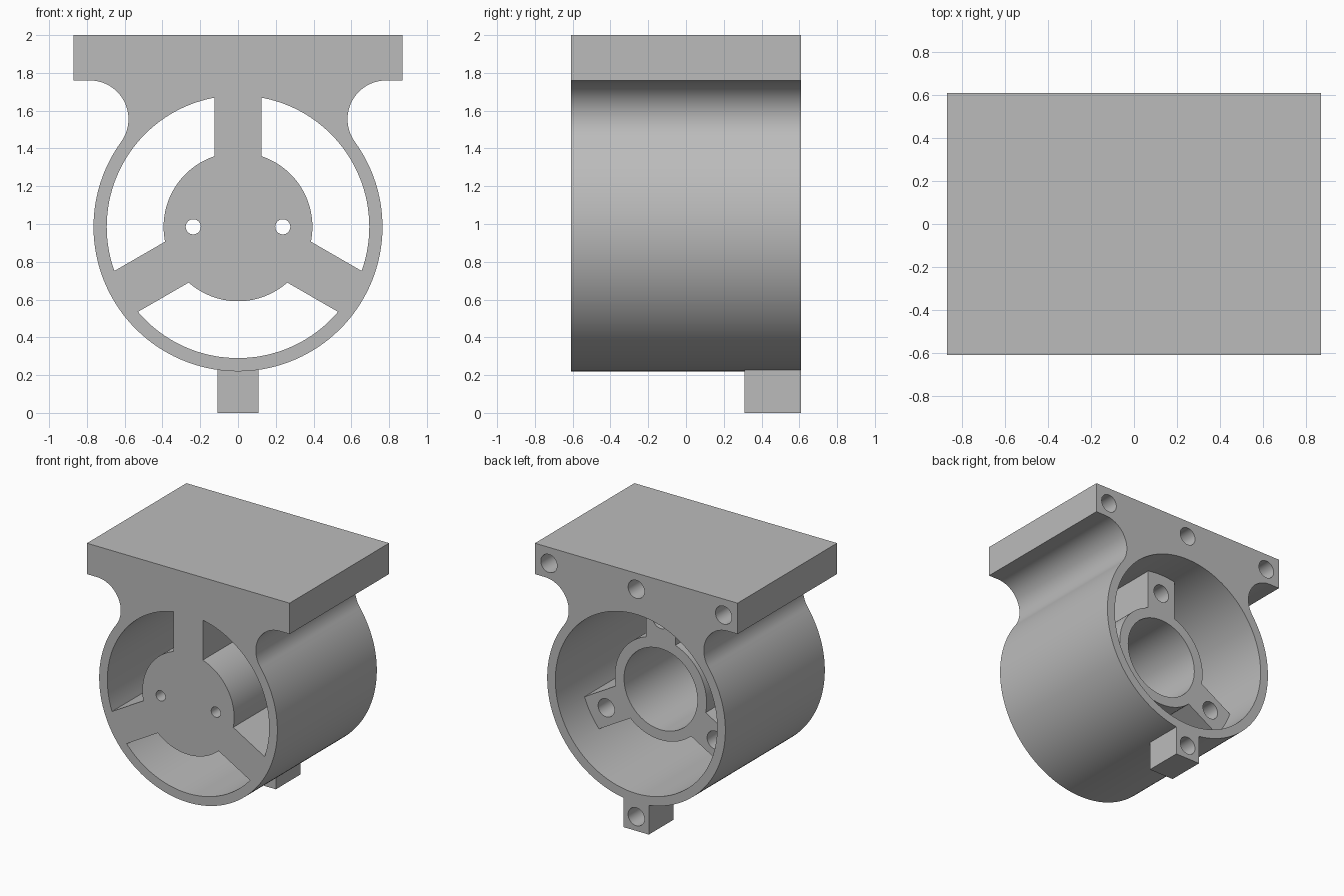
import bpy, bmesh
from math import sin, cos, asin, atan2, hypot, radians, degrees

cube = bpy.data.objects.get("Cube")
if cube:
    bpy.data.objects.remove(cube, do_unlink=True)

# Main dimensions
HALF_DEPTH = 0.61
AXIS = 0.985            # height of the ring axis
R_OUT, R_BORE, R_HUB, R_MOTOR = 0.765, 0.695, 0.394, 0.315
HUB_BACK = 0.31
ARM = 0.125             # half width of an arm
PLATE_X, PLATE_Z = 0.87, 1.76
R_FILLET = 0.205
R_SCREW = 0.07
SCREW_DEPTH = 0.3

grey = bpy.data.materials.new("grey")
grey.use_nodes = True
colour = (0.5, 0.5, 0.5, 1)
grey.diffuse_color = colour
grey.node_tree.nodes["Principled BSDF"].inputs["Base Color"].default_value = colour


def arc(cx, cz, r, a0, a1, n):
    """Points on an arc, angles in degrees, both ends included."""
    angles = [radians(a0 + (a1 - a0) * i / n) for i in range(n + 1)]
    return [(cx + r * cos(a), cz + r * sin(a)) for a in angles]


def prism(name, profile, y0, y1):
    """Extrude an x-z profile along y."""
    bm = bmesh.new()
    face = bm.faces.new([bm.verts.new((x, y0, z)) for x, z in profile])
    new = bmesh.ops.extrude_face_region(bm, geom=[face])["geom"]
    bmesh.ops.translate(bm, vec=(0, y1 - y0, 0),
                        verts=[v for v in new if isinstance(v, bmesh.types.BMVert)])
    bmesh.ops.recalc_face_normals(bm, faces=bm.faces)
    mesh = bpy.data.meshes.new(name)
    bm.to_mesh(mesh)
    bm.free()
    mesh.materials.append(grey)
    obj = bpy.data.objects.new(name, mesh)
    bpy.context.collection.objects.link(obj)
    return obj


def rod(name, x, z, r, y0, y1, n=32):
    return prism(name, arc(x, z, r, 0, 360, n)[:-1], y0, y1)


def combine(target, tool, operation):
    """Apply a boolean and discard the tool."""
    mod = target.modifiers.new(tool.name, "BOOLEAN")
    mod.operation, mod.solver, mod.object = operation, "EXACT", tool
    graph = bpy.context.evaluated_depsgraph_get()
    mesh = bpy.data.meshes.new_from_object(target.evaluated_get(graph))
    target.modifiers.clear()
    target.data = mesh
    bpy.data.objects.remove(tool, do_unlink=True)


# Housing outline: top plate, filleted neck and ring
fz = PLATE_Z - R_FILLET
fx = (((R_OUT + R_FILLET) ** 2 - (fz - AXIS) ** 2)) ** 0.5
tangent = degrees(atan2(fz - AXIS, fx))
half = [(PLATE_X, 2), (PLATE_X, PLATE_Z)]
half += arc(fx, fz, R_FILLET, 90, 180 + tangent, 32)
half += arc(0, AXIS, R_OUT, tangent, -90, 48)[1:]
outline = half + [(-x, z) for x, z in half[-2::-1]]
housing = prism("motor_housing", outline, -HALF_DEPTH, HALF_DEPTH)
combine(housing, rod("bore", 0, AXIS, R_BORE, -1, 1, 128), "DIFFERENCE")

# Hub with three arms, let into the ring wall
reach = (R_OUT + R_BORE) / 2
inner, outer = degrees(asin(ARM / R_HUB)), degrees(asin(ARM / reach))
star = []
for a in (90, 210, 330):
    star += arc(0, AXIS, reach, a - outer, a + outer, 6)
    star += arc(0, AXIS, R_HUB, a + inner, a + 120 - inner, 28)
combine(housing, prism("hub_and_arms", star, -HALF_DEPTH, HUB_BACK), "UNION")

# Foot below the ring
foot = [(-0.108, 0), (0.108, 0), (0.108, 0.25), (-0.108, 0.25)]
combine(housing, prism("foot", foot, HUB_BACK, HALF_DEPTH), "UNION")

# Motor pocket and the two mounting holes through the hub face
combine(housing, rod("pocket", 0, AXIS, R_MOTOR, -0.5, 1, 64), "DIFFERENCE")
for x in (-0.237, 0.237):
    combine(housing, rod("mount_hole", x, AXIS, 0.04, -1, 0), "DIFFERENCE")

# Blind screw holes from the back: plate, foot and arms
holes = [(x, 1.875, HALF_DEPTH) for x in (-0.75, 0, 0.75)] + [(0, 0.11, HALF_DEPTH)]
for a in (90, 210, 330):
    (x, z), = arc(0, AXIS, 0.54, a, a, 1)[:1]
    holes.append((x, z, HUB_BACK))
for x, z, y in holes:
    depth = 0.2 if z < 0.2 else SCREW_DEPTH
    combine(housing, rod("screw_hole", x, z, R_SCREW, y - depth, y + 0.1), "DIFFERENCE")

# Smooth the curved walls and keep the edges crisp
bpy.ops.object.select_all(action="DESELECT")
housing.select_set(True)
bpy.context.view_layer.objects.active = housing
bpy.ops.object.shade_smooth_by_angle(angle=radians(30))
